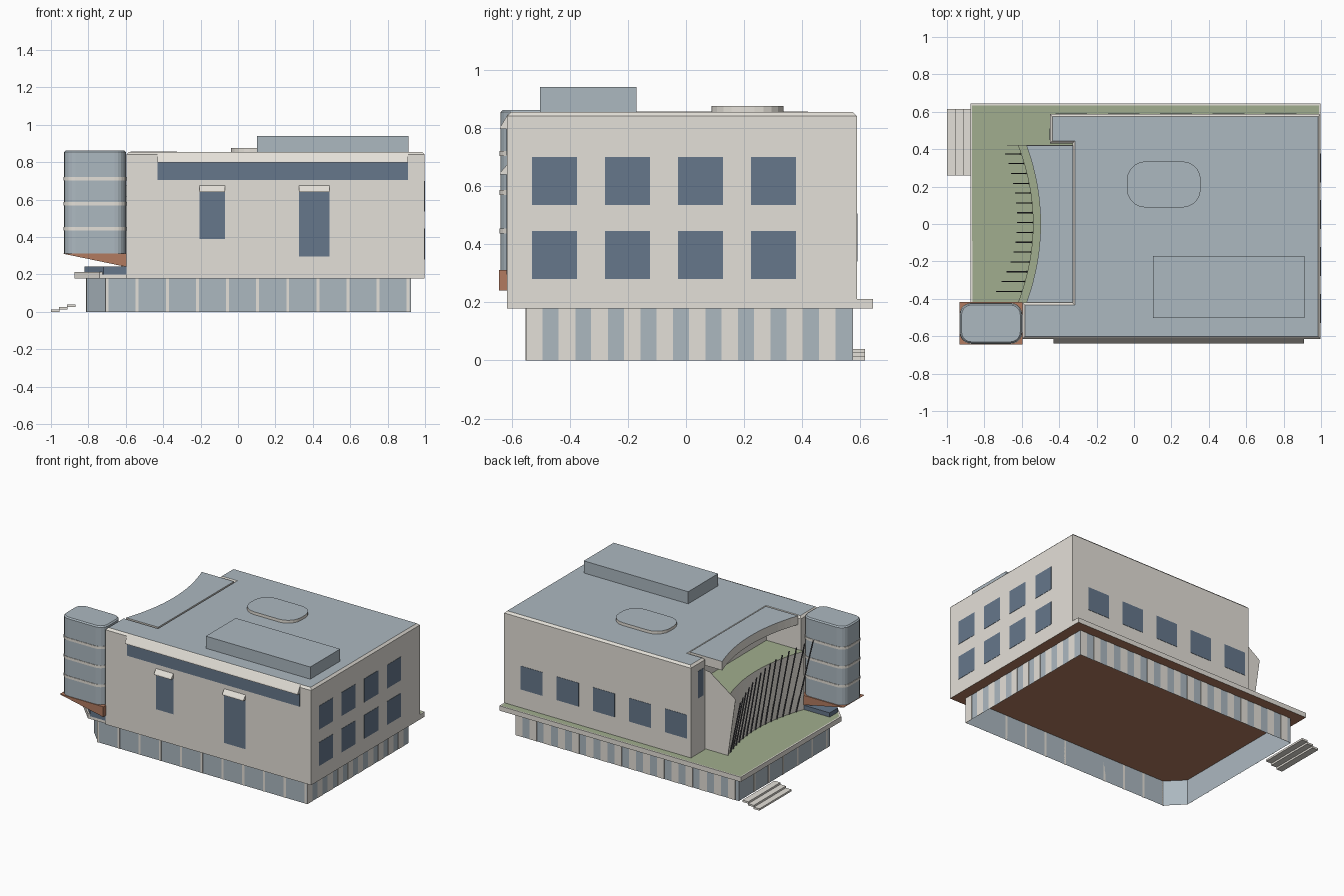
import bpy, bmesh, math

if "Cube" in bpy.data.objects:
    bpy.data.objects.remove(bpy.data.objects["Cube"], do_unlink=True)


def material(name, *srgb):
    lin = [((c / 255 + 0.055) / 1.055) ** 2.4 for c in srgb] + [1]
    m = bpy.data.materials.new(name)
    m.use_nodes = True
    m.diffuse_color = lin
    m.node_tree.nodes["Principled BSDF"].inputs["Base Color"].default_value = lin
    return m


CREAM = material("cream stone", 228, 224, 216)
GREY = material("blue grey cladding", 172, 184, 192)
GLASS = material("dark blue glass", 102, 119, 139)
GREEN = material("planted green", 161, 174, 142)
CLAY = material("terracotta", 178, 123, 96)
DARK = material("dark metal", 85, 85, 90)

AXES = {"x": lambda a, b, h: (h, a, b), "y": lambda a, b, h: (a, h, b), "z": lambda a, b, h: (a, b, h)}


def extrude(name, pts, lo, hi, side, top=None, bottom=None, axis="z", bevel=0, rim=0, caps=True):
    """Extrude an outline along an axis; colour faces by direction."""
    bm = bmesh.new()
    put = AXES[axis]
    low = [bm.verts.new(put(a, b, lo)) for a, b in pts]
    high = [bm.verts.new(put(a, b, hi)) for a, b in pts]
    n = len(pts)
    for i in range(n):
        j = (i + 1) % n
        bm.faces.new((low[i], low[j], high[j], high[i]))
    if caps:
        bm.faces.new(low[::-1])
        cap = bm.faces.new(high)
    bmesh.ops.recalc_face_normals(bm, faces=bm.faces)
    if bevel:
        bmesh.ops.bevel(bm, geom=list(cap.edges), offset=bevel, segments=1, affect="EDGES")
    rim_faces = []
    if rim:
        rim_faces = bmesh.ops.inset_region(bm, faces=[cap], thickness=rim)["faces"]
    bm.normal_update()
    for f in bm.faces:
        if f in rim_faces:
            f.material_index = 0
        elif f.normal.z > 0.9:
            f.material_index = 1
        elif f.normal.z < -0.9:
            f.material_index = 2
    mesh = bpy.data.meshes.new(name)
    bm.to_mesh(mesh)
    bm.free()
    for m in (side, top or side, bottom or side):
        mesh.materials.append(m)
    ob = bpy.data.objects.new(name, mesh)
    bpy.context.collection.objects.link(ob)


def box(name, x0, x1, y0, y1, z0, z1, side):
    extrude(name, [(x0, y0), (x1, y0), (x1, y1), (x0, y1)], z0, z1, side)


def rounded(x0, x1, y0, y1, r, steps=5):
    pts = []
    corners = ((x1 - r, y1 - r), (x0 + r, y1 - r), (x0 + r, y0 + r), (x1 - r, y0 + r))
    for k, (cx, cy) in enumerate(corners):
        for s in range(steps + 1):
            a = math.pi / 2 * (k + s / steps)
            pts.append((cx + r * math.cos(a), cy + r * math.sin(a)))
    return pts


def curve_x(y, mid, end):
    return mid + (end - mid) * (y / 0.42) ** 2


def curved_outline(mid, end, back=-0.325, steps=16):
    ys = [0.42 - 0.84 * i / steps for i in range(steps + 1)]
    return [(curve_x(y, mid, end), y) for y in ys] + [(back, -0.42), (back, 0.42)]


THIN = 0.002  # thickness of glass and pilaster plates

# Recessed ground floor: open shell with pilasters
extrude("ground_floor_wall", [(-0.81, -0.44), (-0.7, -0.55), (0.922, -0.55), (0.922, 0.572), (-0.81, 0.572)],
        0, 0.18, GREY, caps=False)
for i in range(11):
    x = -0.7 + 0.161 * i
    box("front_mullion", x - 0.008, x + 0.008, -0.55 - THIN, -0.55, 0, 0.178, CREAM)
for i in range(10):
    y = -0.55 + 0.112 * i
    box("right_pilaster", 0.922, 0.922 + THIN, y, y + 0.057, 0, 0.178, CREAM)
for i in range(16):
    x = 0.922 - 0.11 * i
    box("back_pilaster", x - 0.055, x, 0.572, 0.572 + THIN, 0, 0.178, CREAM)
for i in range(6):
    y = -0.4 + 0.16 * i
    box("left_mullion", -0.81 - THIN, -0.81, y - 0.008, y + 0.008, 0, 0.178, CREAM)

# Terrace slab with planted top
extrude("terrace_slab", [(-0.875, 0.643), (-0.875, -0.47), (-0.74, -0.605), (-0.3, -0.605),
                         (-0.3, 0.5), (0.998, 0.5), (0.998, 0.643)],
        0.178, 0.212, CREAM, GREEN, CLAY, rim=0.012)

# Main block with chamfered roof edge
extrude("main_block", [(-0.597, -0.615), (0.998, -0.615), (0.998, 0.588), (-0.45, 0.588),
                       (-0.45, 0.43), (-0.33, 0.43), (-0.33, -0.42), (-0.597, -0.42)],
        0.178, 0.855, CREAM, GREY, CLAY, bevel=0.014)

# Curved balcony, its slanted end wall and the curved canopy above
extrude("curved_balcony", curved_outline(-0.54, -0.62), 0.2, 0.62, CREAM, GREEN)
extrude("balcony_end_wall", [(-0.33, 0.2), (-0.33, 0.78), (-0.48, 0.76), (-0.68, 0.62), (-0.62, 0.2)],
        0.42, 0.423, CREAM, axis="y")
extrude("curved_canopy", curved_outline(-0.5, -0.575), 0.795, 0.857, CREAM, GREY)

# Leaning fins in front of the curved wall
for i in range(15):
    t = i / 14
    y = 0.375 - 0.735 * t
    x0 = curve_x(y, -0.54, -0.62)
    x1 = x0 - 0.085 - 0.055 * max(0, 2 * t - 1) ** 2
    z1 = 0.58 + 0.17 * t
    extrude("leaning_fin", [(x0 - 0.007, 0.21), (x0, 0.21), (x1 + 0.007, z1), (x1, z1)],
            y - 0.003, y + 0.003, DARK, axis="y")

# Front windows with sloped awnings
for x0, x1, z0, z1, rise in ((-0.43, 0.91, 0.705, 0.797, 0.055),
                             (-0.205, -0.07, 0.39, 0.64, 0.04),
                             (0.325, 0.49, 0.295, 0.64, 0.04)):
    box("front_window", x0, x1, -0.615 - THIN, -0.615, z0, z1, GLASS)
    extrude("window_awning", [(-0.61, z1), (-0.64, z1), (-0.638, z1 + 0.008), (-0.61, z1 + rise)],
            x0, x1, CREAM, axis="x")

# Side and back windows
for i in range(4):
    y = -0.53 + 0.251 * i
    for z in (0.28, 0.535):
        box("right_window", 0.998, 0.998 + THIN, y, y + 0.155, z, z + 0.165, GLASS)
for i in range(5):
    x = 0.7 - 0.28 * i
    box("back_window", x, x + 0.17, 0.588, 0.588 + THIN, 0.34, 0.505, GLASS)
box("recess_window", -0.45 - THIN, -0.45, 0.45, 0.51, 0.6, 0.79, GLASS)

# Roof equipment
box("roof_plant_box", 0.102, 0.912, -0.502, -0.17, 0.85, 0.94, GREY)
extrude("roof_skylight", rounded(-0.038, 0.357, 0.088, 0.335, 0.1), 0.85, 0.875, CREAM, GREY)

# Corner tower with bands, wedge base and low plinth
extrude("corner_tower", rounded(-0.93, -0.6, -0.638, -0.425, 0.06), 0.31, 0.862, GREY, bevel=0.008)
for z in (0.445, 0.578, 0.712):
    extrude("tower_band", rounded(-0.933, -0.597, -0.641, -0.422, 0.062), z - 0.009, z + 0.009, CREAM)
extrude("tower_wedge", [(-0.932, 0.31), (-0.595, 0.24), (-0.595, 0.312), (-0.932, 0.312)],
        -0.643, -0.418, CLAY, axis="y")
extrude("tower_plinth", [(-0.82, -0.42), (-0.82, -0.51), (-0.72, -0.61), (-0.58, -0.61), (-0.58, -0.42)],
        0.2, 0.242, GLASS)

# Entrance steps
for i in range(3):
    x = -1 + 0.043 * i
    box("entrance_step", x, x + 0.046, 0.26, 0.615, 0.013 * i, 0.013 * (i + 1), CREAM)
